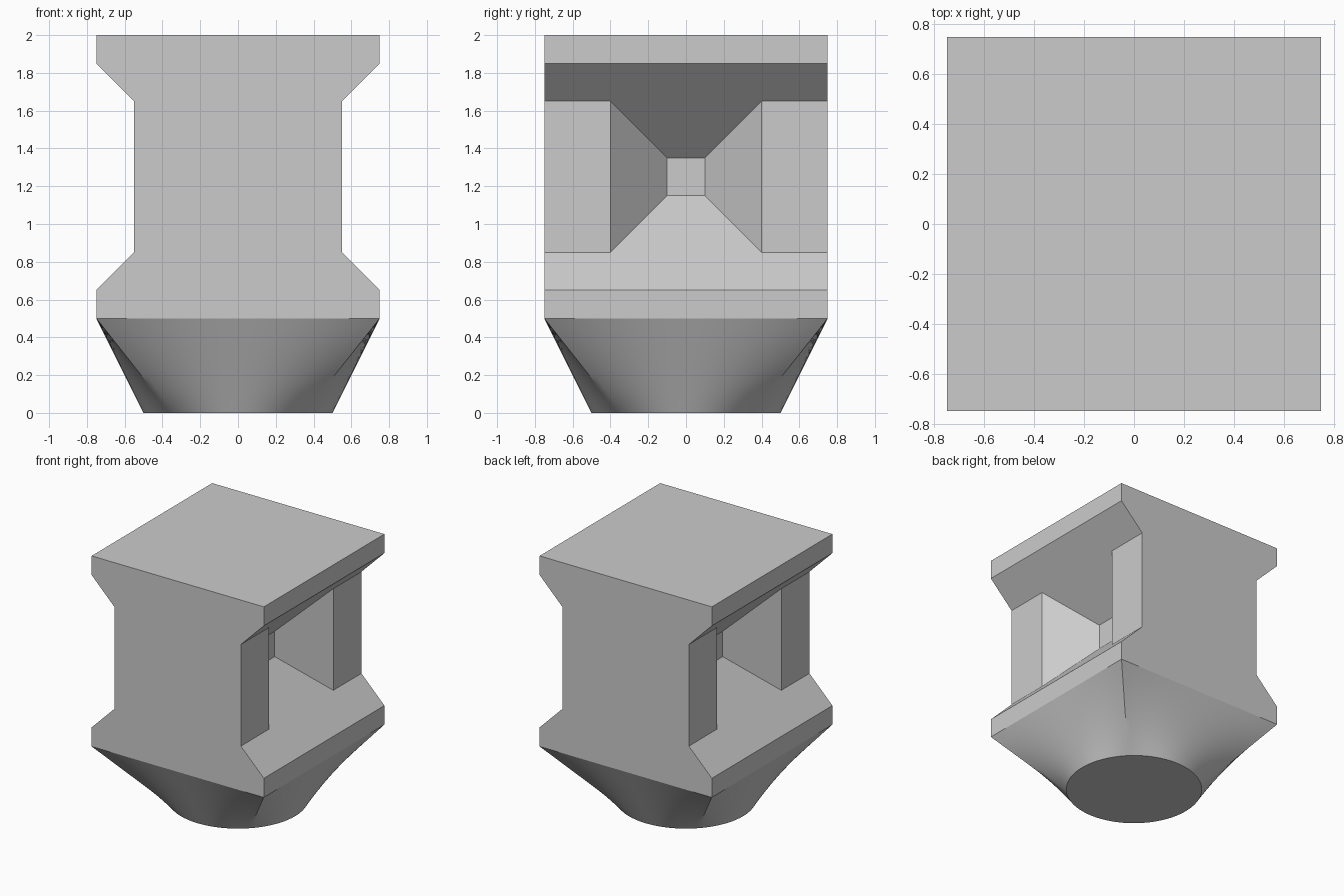
import bpy, bmesh, math
from mathutils import Vector

cube = bpy.data.objects.get("Cube")
if cube:
    bpy.data.objects.remove(cube, do_unlink=True)

grey = bpy.data.materials.new("light_grey")
grey.use_nodes = True
colour = (0.6, 0.6, 0.6, 1)
grey.diffuse_color = colour
grey.node_tree.nodes["Principled BSDF"].inputs["Base Color"].default_value = colour


def finish(bm, name):
    bmesh.ops.recalc_face_normals(bm, faces=bm.faces)
    mesh = bpy.data.meshes.new(name)
    bm.to_mesh(mesh)
    bm.free()
    mesh.materials.append(grey)
    obj = bpy.data.objects.new(name, mesh)
    bpy.context.collection.objects.link(obj)
    return obj


HALF, WAIST, POCKET = 0.75, 0.55, 0.25   # half widths of flange, waist and pocket floor
BASE_Z, MID_Z = 0.5, 1.25

# Body: flanged section swept along y, with a tapered pocket in each side
side = [(HALF, BASE_Z), (HALF, 0.65), (WAIST, 0.85), (WAIST, 1.65), (HALF, 1.85), (HALF, 2)]
section = side + [(-x, z) for x, z in reversed(side)]
bm = bmesh.new()
rows = [[bm.verts.new((x, y, z)) for x, z in section] for y in (-HALF, -0.4, 0.4, HALF)]
for a, b in zip(rows, rows[1:]):
    for i in range(len(section) - 1):
        bm.faces.new((a[i], a[i + 1], b[i + 1], b[i]))
bm.faces.new(rows[0])
bm.faces.new(rows[-1])
bmesh.ops.recalc_face_normals(bm, faces=bm.faces)

openings = [f for f in bm.faces
            if all(abs(abs(v.co.x) - WAIST) < 0.01 and abs(v.co.y) < 0.5 for v in f.verts)]
for face in bmesh.ops.extrude_discrete_faces(bm, faces=openings)["faces"]:
    for v in face.verts:
        v.co = Vector((math.copysign(POCKET, v.co.x), v.co.y / 4, MID_Z + (v.co.z - MID_Z) / 4))
bmesh.ops.dissolve_limit(bm, angle_limit=0.01, verts=bm.verts, edges=bm.edges)
finish(bm, "pocketed_body")

# Foot: ruled loft from a round base to the square flange
SEGMENTS, RINGS, RADIUS = 128, 10, 0.5


def square_point(k):
    quarter = SEGMENTS // 4
    turn, step = divmod(k + quarter // 2, quarter)
    t = step / quarter * 2 - 1
    a = turn * math.pi / 2
    return Vector((HALF * (math.cos(a) - t * math.sin(a)),
                   HALF * (math.sin(a) + t * math.cos(a)), BASE_Z))


bm = bmesh.new()
rings = [[] for _ in range(RINGS + 1)]
for k in range(SEGMENTS):
    a = math.tau * k / SEGMENTS
    low = Vector((RADIUS * math.cos(a), RADIUS * math.sin(a), 0))
    for r, ring in enumerate(rings):
        ring.append(bm.verts.new(low.lerp(square_point(k), r / RINGS)))
for a, b in zip(rings, rings[1:]):
    for k in range(SEGMENTS):
        n = (k + 1) % SEGMENTS
        bm.faces.new((a[k], a[n], b[n], b[k]))
bm.faces.new(rings[0][::-1])
foot = finish(bm, "lofted_foot")
bpy.ops.object.select_all(action="DESELECT")
foot.select_set(True)
bpy.context.view_layer.objects.active = foot
bpy.ops.object.shade_smooth_by_angle(angle=math.radians(30))
